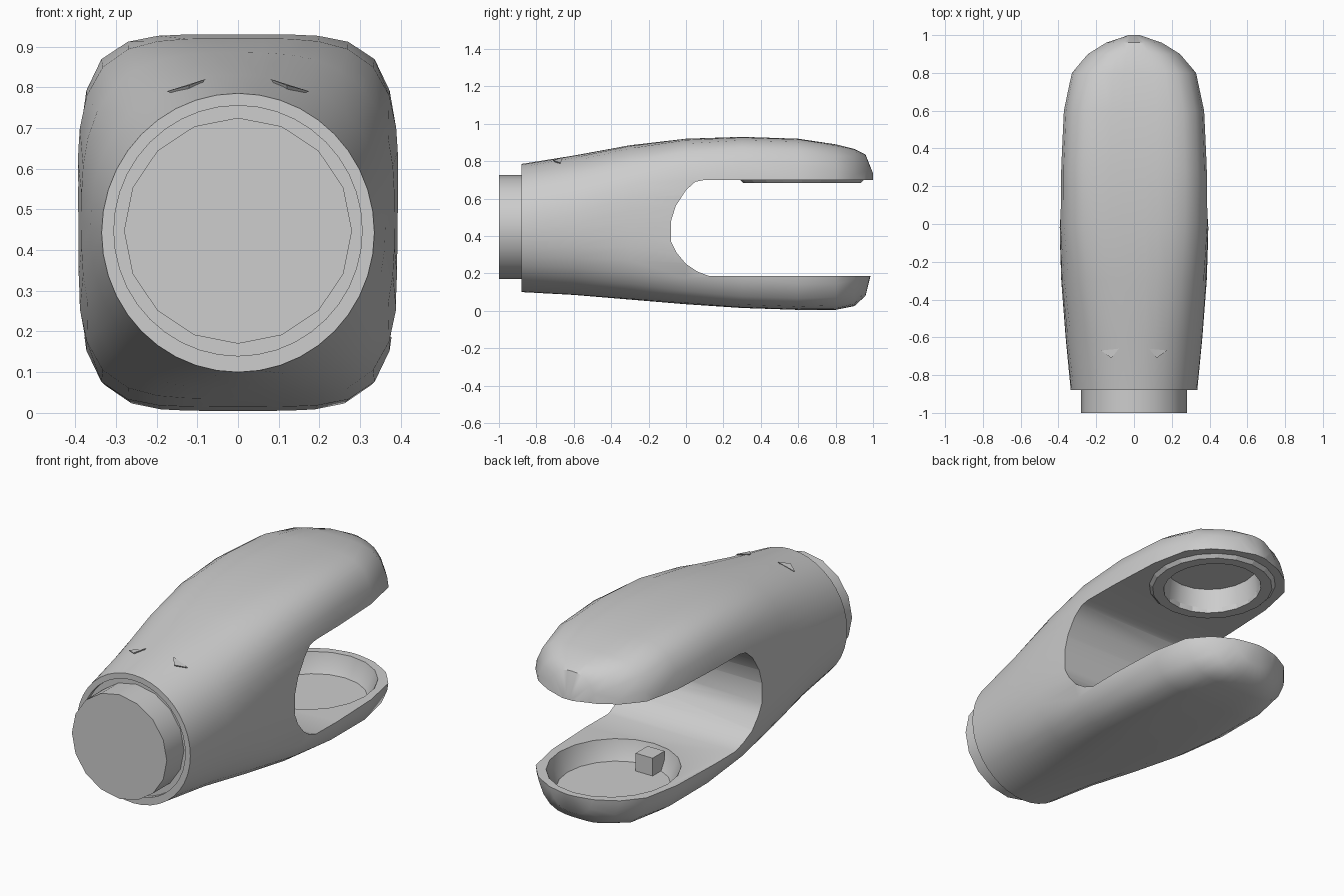
import bpy, bmesh
from math import pi, cos, sin
from mathutils import Matrix

cube = bpy.data.objects.get("Cube")
if cube:
    bpy.data.objects.remove(cube, do_unlink=True)

grey = bpy.data.materials.new("plain grey")
grey.use_nodes = True
COLOUR = (0.61, 0.61, 0.61, 1)
grey.diffuse_color = COLOUR
grey.node_tree.nodes["Principled BSDF"].inputs["Base Color"].default_value = COLOUR


def make(name, bm):
    bmesh.ops.recalc_face_normals(bm, faces=bm.faces)
    mesh = bpy.data.meshes.new(name)
    bm.to_mesh(mesh)
    bm.free()
    mesh.materials.append(grey)
    ob = bpy.data.objects.new(name, mesh)
    bpy.context.collection.objects.link(ob)
    return ob


def loft(name, rings):
    """Skin a list of equal point rings and cap both ends."""
    bm = bmesh.new()
    loops = [[bm.verts.new(p) for p in ring] for ring in rings]
    n = len(loops[0])
    for a, b in zip(loops, loops[1:]):
        for i in range(n):
            j = (i + 1) % n
            bm.faces.new((a[i], a[j], b[j], b[i]))
    bm.faces.new(loops[0])
    bm.faces.new(loops[-1])
    return make(name, bm)


def oval(name, rx, ry, y, levels, sides=20):
    """Upright oval drum; levels are (height, scale) pairs."""
    turns = [2 * pi * i / sides for i in range(sides)]
    return loft(name, [[(rx * k * cos(t), y + ry * k * sin(t), z) for t in turns]
                       for z, k in levels])


def select(ob):
    bpy.ops.object.select_all(action='DESELECT')
    ob.select_set(True)
    bpy.context.view_layer.objects.active = ob


def cut(ob, cutter):
    """Subtract the cutter and bake the result."""
    cutter.hide_render = True
    mod = ob.modifiers.new("cut", 'BOOLEAN')
    mod.operation = 'DIFFERENCE'
    mod.solver = 'EXACT'
    mod.object = cutter
    select(ob)
    bpy.ops.object.modifier_apply(modifier=mod.name)


def smooth(ob, degrees):
    select(ob)
    bpy.ops.object.shade_smooth_by_angle(angle=degrees * pi / 180)


def section(y, half, low, high, power, sides=40):
    """Superellipse ring: round at low power, boxy at high power."""
    mid, tall = (low + high) / 2, (high - low) / 2
    ring = []
    for i in range(sides):
        c, s = cos(2 * pi * i / sides), sin(2 * pi * i / sides)
        r = (abs(c) ** power + abs(s) ** power) ** (-1 / power)
        ring.append((half * r * c, y, mid + tall * r * s))
    return ring


# Forked body: y, half width, bottom, top, squareness
stations = [
    (-0.88, 0.335, 0.10, 0.785, 2.0),
    (-0.6, 0.362, 0.085, 0.83, 2.3),
    (-0.3, 0.385, 0.06, 0.885, 3.0),
    (0.0, 0.395, 0.035, 0.92, 4.0),
    (0.3, 0.388, 0.015, 0.93, 4.8),
    (0.6, 0.375, 0.005, 0.92, 4.8),
    (0.8, 0.338, 0.005, 0.89, 4.2),
    (0.9, 0.26, 0.025, 0.865, 3.4),
    (0.96, 0.17, 0.08, 0.835, 2.6),
    (1.0, 0.06, 0.24, 0.735, 2.0),
]
body = loft("forked_body", [section(*s) for s in stations])

# Slot between the two prongs
profile = [(1.2, 0.185), (0.12, 0.187), (0.06, 0.21), (0.0, 0.25), (-0.05, 0.31),
           (-0.08, 0.37), (-0.08, 0.48), (-0.055, 0.56), (0.0, 0.645),
           (0.05, 0.69), (0.1, 0.70), (1.2, 0.70)]
slot = loft("slot_cutter", [[(x, y, z) for y, z in profile] for x in (-0.6, 0.6)])

# Round pockets in the facing sides of the prongs
lower_pocket = oval("lower_pocket_cutter", 0.32, 0.34, 0.61,
                    [(0.09, 0.85), (0.185, 1), (0.3, 1)])
upper_pocket = oval("upper_pocket_cutter", 0.25, 0.27, 0.62, [(0.6, 1), (0.81, 0.9)])

# Raised sloping rim around the upper pocket
rim = oval("upper_pocket_rim", 0.325, 0.34, 0.62, [(0.682, 0.92), (0.71, 1)])

# Shallow groove around the collar
groove = loft("groove_cutter", [section(y, 0.305, 0.14, 0.755, 2.0)
                                for y in (-0.95, -0.855)])

for cutter in (slot, lower_pocket, upper_pocket, groove):
    cut(body, cutter)
cut(rim, upper_pocket)
for cutter in (slot, lower_pocket, upper_pocket, groove):
    bpy.data.objects.remove(cutter, do_unlink=True)
smooth(body, 35)

# Collar at the narrow end
collar = loft("end_collar", [section(y, 0.28, 0.17, 0.725, 2.0, 16)
                             for y in (-1.0, -0.8)])
smooth(collar, 30)

# Small block standing in the lower pocket
bm = bmesh.new()
bmesh.ops.create_cube(bm, size=1, matrix=Matrix.Translation((-0.04, 0.36, 0.13))
                      @ Matrix.Diagonal((0.1, 0.1, 0.11, 1)))
make("pocket_block", bm)

# Pair of small nibs on top
for side, label in ((1, "left"), (-1, "right")):
    bm = bmesh.new()
    base = [bm.verts.new((side * x, y, z)) for x, y, z in
            ((0.08, -0.66, 0.82), (0.175, -0.67, 0.79), (0.12, -0.71, 0.805))]
    tip = bm.verts.new((side * 0.12, -0.68, 0.77))
    bm.faces.new(base)
    for i in range(3):
        bm.faces.new((base[i], base[(i + 1) % 3], tip))
    make(label + "_nib", bm)
